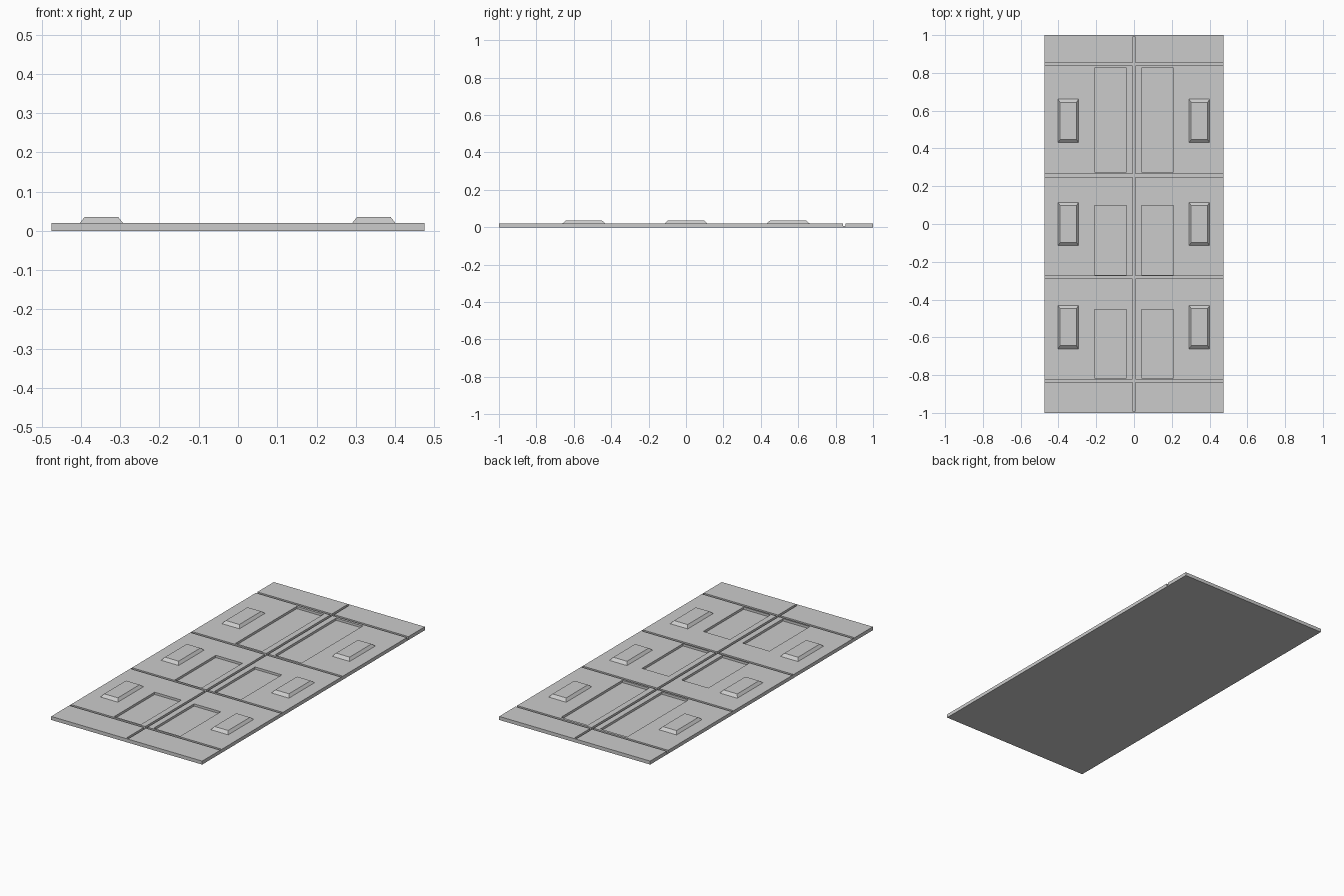
import bpy, bmesh

if "Cube" in bpy.data.objects:
    bpy.data.objects.remove(bpy.data.objects["Cube"])

HALF_X, HALF_Y, TOP, FLOOR = 0.475, 1.0, 0.02, 0.007

# sunken regions: x0, x1, y0, y1
sunk = [(-0.007, 0.007, -0.99, 0.99)]                      # long centre groove
for y, end in ((0.846, 0.475), (0.257, 0.472), (-0.282, 0.472), (-0.83, 0.472)):
    sunk.append((-end, end, y - 0.007, y + 0.007))         # cross grooves
for y0, y1 in ((0.275, 0.825), (-0.27, 0.097), (-0.815, -0.452)):
    for s in (-1, 1):                                      # recessed panels
        xs = sorted((s * 0.04, s * 0.208))
        sunk.append((xs[0], xs[1], y0, y1))


def finish(name, bm):
    bmesh.ops.remove_doubles(bm, verts=bm.verts, dist=1e-5)
    bmesh.ops.recalc_face_normals(bm, faces=bm.faces)
    mesh = bpy.data.meshes.new(name)
    bm.to_mesh(mesh)
    bm.free()
    obj = bpy.data.objects.new(name, mesh)
    bpy.context.collection.objects.link(obj)
    return obj


# base slab: stepped surface on the grid of all region borders
def build_slab():
    xs = sorted({-HALF_X, HALF_X} | {v for r in sunk for v in r[:2]})
    ys = sorted({-HALF_Y, HALF_Y} | {v for r in sunk for v in r[2:]})
    nx, ny = len(xs) - 1, len(ys) - 1

    def height(i, j):
        if not (0 <= i < nx and 0 <= j < ny):
            return 0.0
        cx, cy = (xs[i] + xs[i + 1]) / 2, (ys[j] + ys[j + 1]) / 2
        inside = any(a < cx < b and c < cy < d for a, b, c, d in sunk)
        return FLOOR if inside else TOP

    bm = bmesh.new()

    def quad(*pts):
        bm.faces.new([bm.verts.new(p) for p in pts])

    def wall(p, q, h0, h1):
        if h0 != h1:
            levels = [z for z in (0.0, FLOOR, TOP) if min(h0, h1) <= z <= max(h0, h1)]
            for a, b in zip(levels, levels[1:]):
                quad((*p, a), (*q, a), (*q, b), (*p, b))

    for i in range(nx + 1):
        for j in range(ny + 1):
            h = height(i, j)
            if i < nx and j < ny:
                a, b, c, d = xs[i], xs[i + 1], ys[j], ys[j + 1]
                quad((a, c, h), (b, c, h), (b, d, h), (a, d, h))
                quad((a, d, 0), (b, d, 0), (b, c, 0), (a, c, 0))
            if j < ny:
                wall((xs[i], ys[j]), (xs[i], ys[j + 1]), h, height(i - 1, j))
            if i < nx:
                wall((xs[i], ys[j]), (xs[i + 1], ys[j]), h, height(i, j - 1))
    return finish("floor_slab", bm)


# raised block with sloped sides
def build_block(name, cx, cy):
    bm = bmesh.new()
    bmesh.ops.create_cube(bm, size=2)
    for v in bm.verts:
        up = v.co.z > 0
        v.co = (cx + v.co.x * (0.043 if up else 0.055),
                cy + v.co.y * (0.098 if up else 0.115),
                0.035 if up else TOP)
    return finish(name, bm)


build_slab()
for row, y in (("front", -0.546), ("middle", 0.0), ("back", 0.546)):
    for side, x in (("left", -0.348), ("right", 0.346)):
        build_block(f"raised_block_{row}_{side}", x, y)
